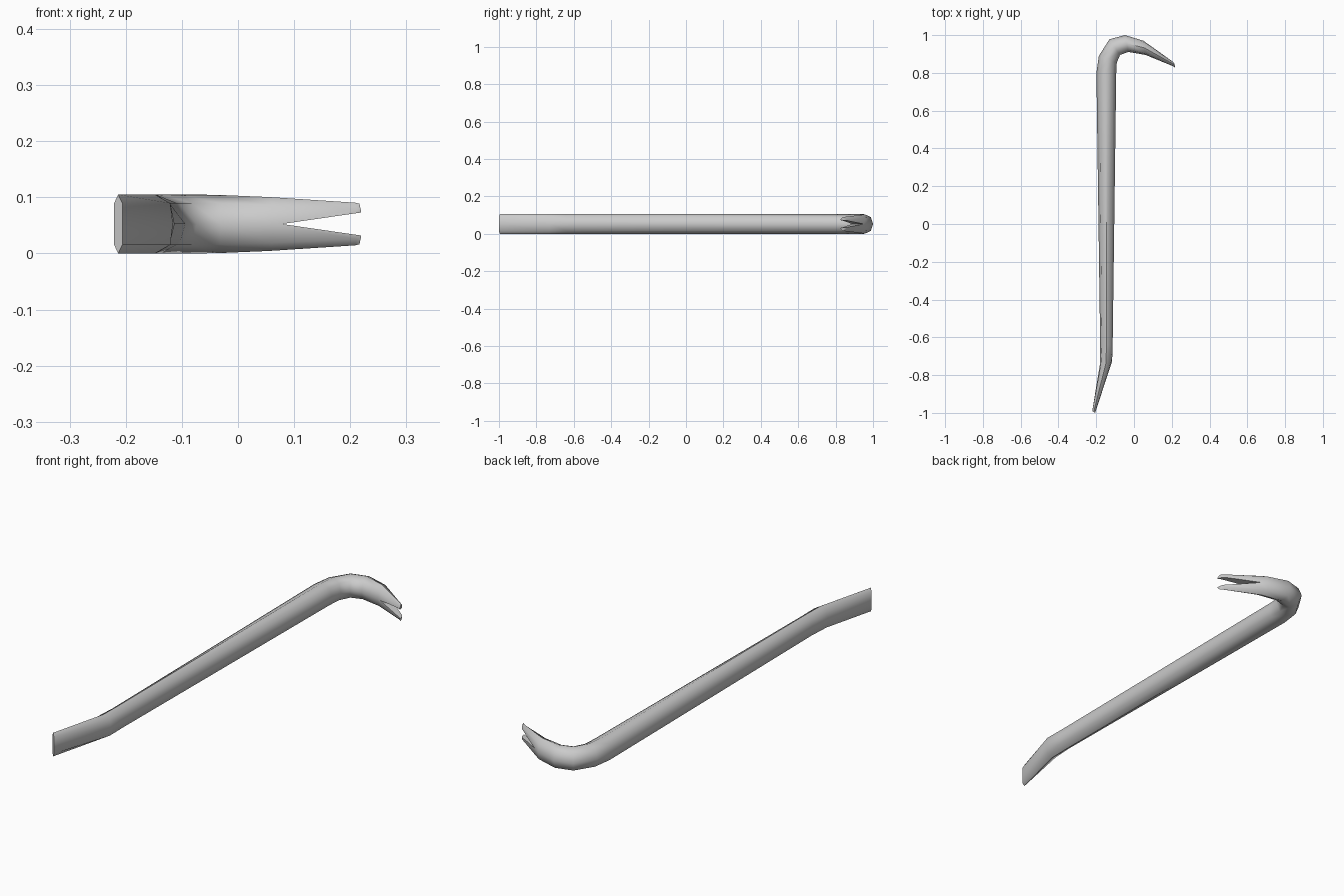
import bpy, bmesh
from mathutils import Vector
from math import cos, sin, pi

if "Cube" in bpy.data.objects:
    bpy.data.objects.remove(bpy.data.objects["Cube"])

MID = 0.0525   # height of the bar's centre plane

# Stations: outer edge xy, inner edge xy, half height, diagonal fullness
stations = [
    ((-0.221, -0.990), (-0.206, -1.000), 0.0525, 0.97),   # chisel tip
    ((-0.180, -0.740), (-0.116, -0.728), 0.0525, 0.85),   # chisel bend
    ((-0.179, -0.640), (-0.113, -0.640), 0.0525, 0.72),
    ((-0.199, 0.800), (-0.094, 0.800), 0.0525, 0.71),     # end of shaft
    ((-0.186, 0.890), (-0.091, 0.855), 0.0525, 0.71),
    ((-0.130, 0.978), (-0.074, 0.895), 0.0525, 0.71),     # hook bend
    ((-0.048, 1.000), (-0.030, 0.911), 0.0520, 0.73),
    ((0.050, 0.970), (0.062, 0.895), 0.0480, 0.80),
    ((0.206, 0.860), (0.212, 0.832), 0.0380, 0.88),
    ((0.214, 0.849), (0.219, 0.824), 0.0360, 0.92),       # claw tip
]


def finish(bm, name):
    bmesh.ops.recalc_face_normals(bm, faces=bm.faces)
    mesh = bpy.data.meshes.new(name)
    bm.to_mesh(mesh)
    bm.free()
    ob = bpy.data.objects.new(name, mesh)
    bpy.context.collection.objects.link(ob)
    return ob


# Bar: octagonal section swept through the stations
bm = bmesh.new()
rings = []
for outer, inner, hz, full in stations:
    o, i = Vector(outer), Vector(inner)
    c, h = (o + i) / 2, (o - i) / 2
    ring = []
    for k in range(8):
        a = k * pi / 4
        s = cos(a) if k % 2 == 0 else full * (1 if cos(a) > 0 else -1)
        p = c + h * s
        ring.append(bm.verts.new((p.x, p.y, MID + hz * sin(a))))
    rings.append(ring)
for r, q in zip(rings, rings[1:]):
    for k in range(8):
        n = (k + 1) % 8
        bm.faces.new((r[k], r[n], q[n], q[k]))
bm.faces.new(rings[0])
bm.faces.new(rings[-1])
bar = finish(bm, "crowbar")

# Claw notch: triangular wedge cut through the hook tip
bm = bmesh.new()
wedge = [(0.078, MID), (0.24, MID - 0.0235), (0.24, MID + 0.0235)]
low = [bm.verts.new((x, 0.7, z)) for x, z in wedge]
high = [bm.verts.new((x, 1.1, z)) for x, z in wedge]
bm.faces.new(low)
bm.faces.new(high)
for k in range(3):
    n = (k + 1) % 3
    bm.faces.new((low[k], low[n], high[n], high[k]))
cutter = finish(bm, "notch_cutter")

mod = bar.modifiers.new("notch", 'BOOLEAN')
mod.operation = 'DIFFERENCE'
mod.solver = 'EXACT'
mod.object = cutter
bpy.context.view_layer.objects.active = bar
bar.select_set(True)
bpy.ops.object.modifier_apply(modifier="notch")
bpy.data.objects.remove(cutter)

bpy.ops.object.shade_smooth_by_angle(angle=0.9)
